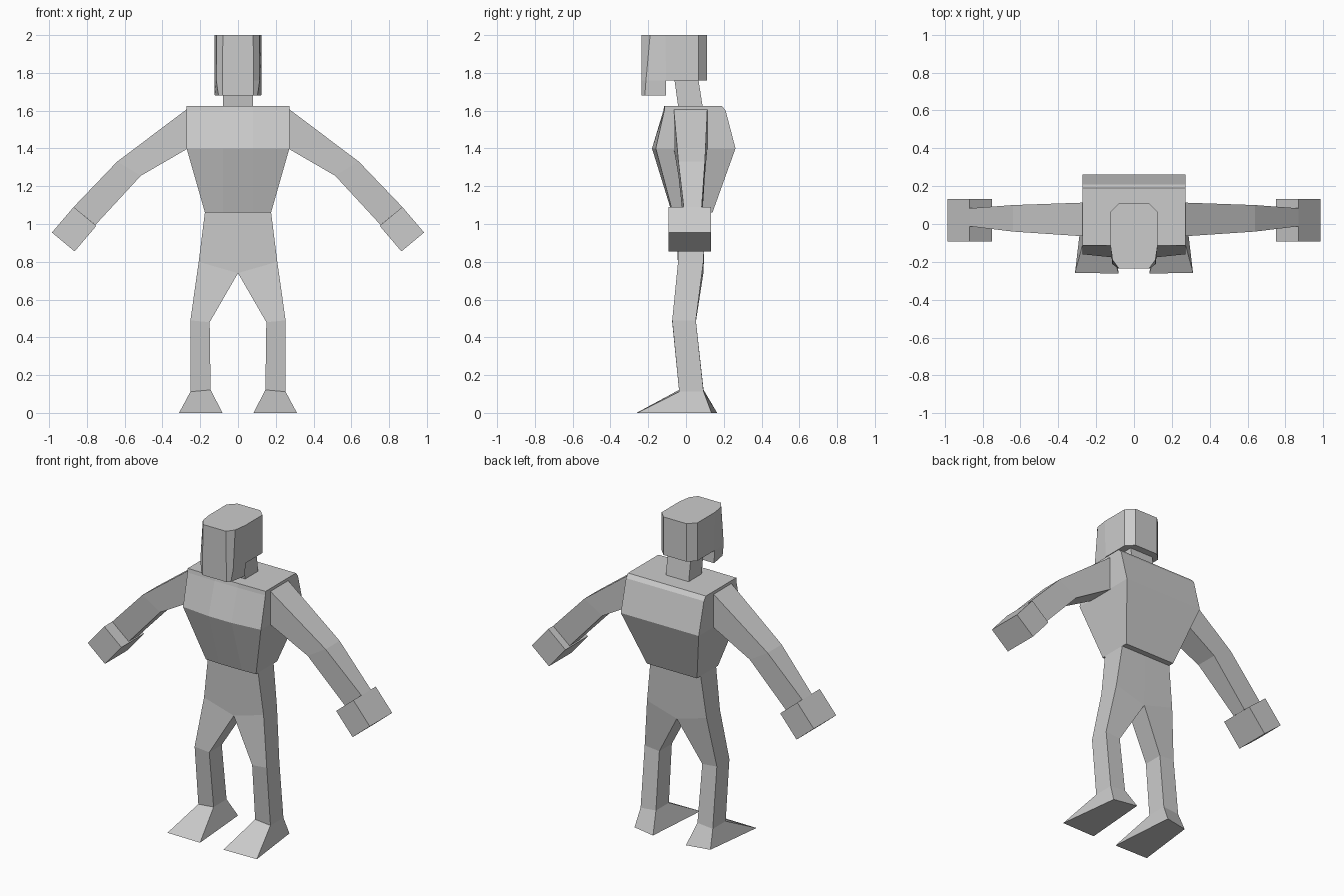
import bpy, bmesh

if "Cube" in bpy.data.objects:
    bpy.data.objects.remove(bpy.data.objects["Cube"])

GREY = (0.6, 0.6, 0.6, 1)
mat = bpy.data.materials.new("plain grey")
mat.use_nodes = True
mat.diffuse_color = GREY
mat.node_tree.nodes["Principled BSDF"].inputs["Base Color"].default_value = GREY


def loft(name, rings, mirror=False):
    """Skin a closed surface through rings of equal point count."""
    bm = bmesh.new()
    loops = [[bm.verts.new(p) for p in ring] for ring in rings]
    n = len(rings[0])
    for a, b in zip(loops, loops[1:]):
        for i in range(n):
            j = (i + 1) % n
            bm.faces.new((a[i], a[j], b[j], b[i]))
    bm.faces.new(loops[0])
    bm.faces.new(loops[-1])
    bmesh.ops.recalc_face_normals(bm, faces=bm.faces)
    # Open the seam of mirrored halves that meet in the middle
    seam = [f for f in bm.faces if all(abs(v.co.x) < 1e-5 for v in f.verts)]
    bmesh.ops.delete(bm, geom=seam, context='FACES')
    mesh = bpy.data.meshes.new(name)
    bm.to_mesh(mesh)
    bm.free()
    mesh.materials.append(mat)
    obj = bpy.data.objects.new(name, mesh)
    bpy.context.collection.objects.link(obj)
    if mirror:
        mod = obj.modifiers.new("Mirror", 'MIRROR')
        mod.merge_threshold = 0.0005
    return obj


def section(inner, outer, y0, y1):
    """Four-sided section from inner and outer (x, z) points."""
    (xi, zi), (xo, zo) = inner, outer
    return [(xi, y0, zi), (xo, y0, zo), (xo, y1, zo), (xi, y1, zi)]


def symmetric(half, z):
    """Ring from its +x half, listed front to back."""
    return [(x, y, z) for x, y in half] + [(-x, y, z) for x, y in reversed(half)]


# Torso: narrow waist, deep chest with a slightly bowed front, bevelled back
loft("torso", [
    symmetric([(0.08, -0.075), (0.175, -0.07), (0.175, 0.14)], 1.06),
    symmetric([(0.08, -0.18), (0.272, -0.16), (0.272, 0.262)], 1.40),
    symmetric([(0.08, -0.12), (0.272, -0.115), (0.272, 0.21)], 1.60),
    symmetric([(0.08, -0.115), (0.272, -0.113), (0.272, 0.19)], 1.625),
])

# Neck
loft("neck", [
    symmetric([(0.08, -0.04), (0.08, 0.09)], 1.61),
    symmetric([(0.08, -0.062), (0.08, 0.065)], 1.77),
])

# Head block with chamfered corners
brow = [(0.08, -0.235), (0.113, -0.19), (0.125, -0.11), (0.125, 0.065), (0.08, 0.11)]
cheek = [(0.083, -0.235), (0.115, -0.212), (0.125, -0.105), (0.125, 0.065), (0.08, 0.11)]
loft("head", [symmetric(cheek, 1.76), symmetric(brow, 2.0)])

# Jaw hanging from the front of the head
loft("jaw", [
    symmetric([(0.083, -0.235), (0.103, -0.218), (0.123, -0.105)], 1.68),
    symmetric(cheek[:3], 1.76),
])

# Arms: tapering from shoulder through elbow to wrist
loft("arms", [
    section((0.265, 1.40), (0.265, 1.612), -0.065, 0.113),
    section((0.515, 1.255), (0.64, 1.33), -0.04, 0.10),
    section((0.755, 0.995), (0.87, 1.09), -0.012, 0.083),
], mirror=True)

# Hands: square blocks tilted with the forearm
loft("hands", [
    section((0.75, 0.99), (0.87, 1.09), -0.092, 0.132),
    section((0.865, 0.855), (0.985, 0.955), -0.092, 0.132),
], mirror=True)

# Pelvis and legs
loft("pelvis_and_legs", [
    section((0, 1.065), (0.175, 1.065), -0.05, 0.105),
    section((0, 0.74), (0.208, 0.80), -0.042, 0.092),
    section((0.15, 0.48), (0.252, 0.49), -0.073, 0.052),
    section((0.145, 0.122), (0.252, 0.112), -0.036, 0.093),
], mirror=True)

# Feet: flared wedges, long toe and short heel
loft("feet", [
    section((0.145, 0.122), (0.252, 0.112), -0.036, 0.093),
    [(0.082, -0.262, 0), (0.312, -0.258, 0), (0.265, 0.135, 0), (0.115, 0.165, 0)],
], mirror=True)
